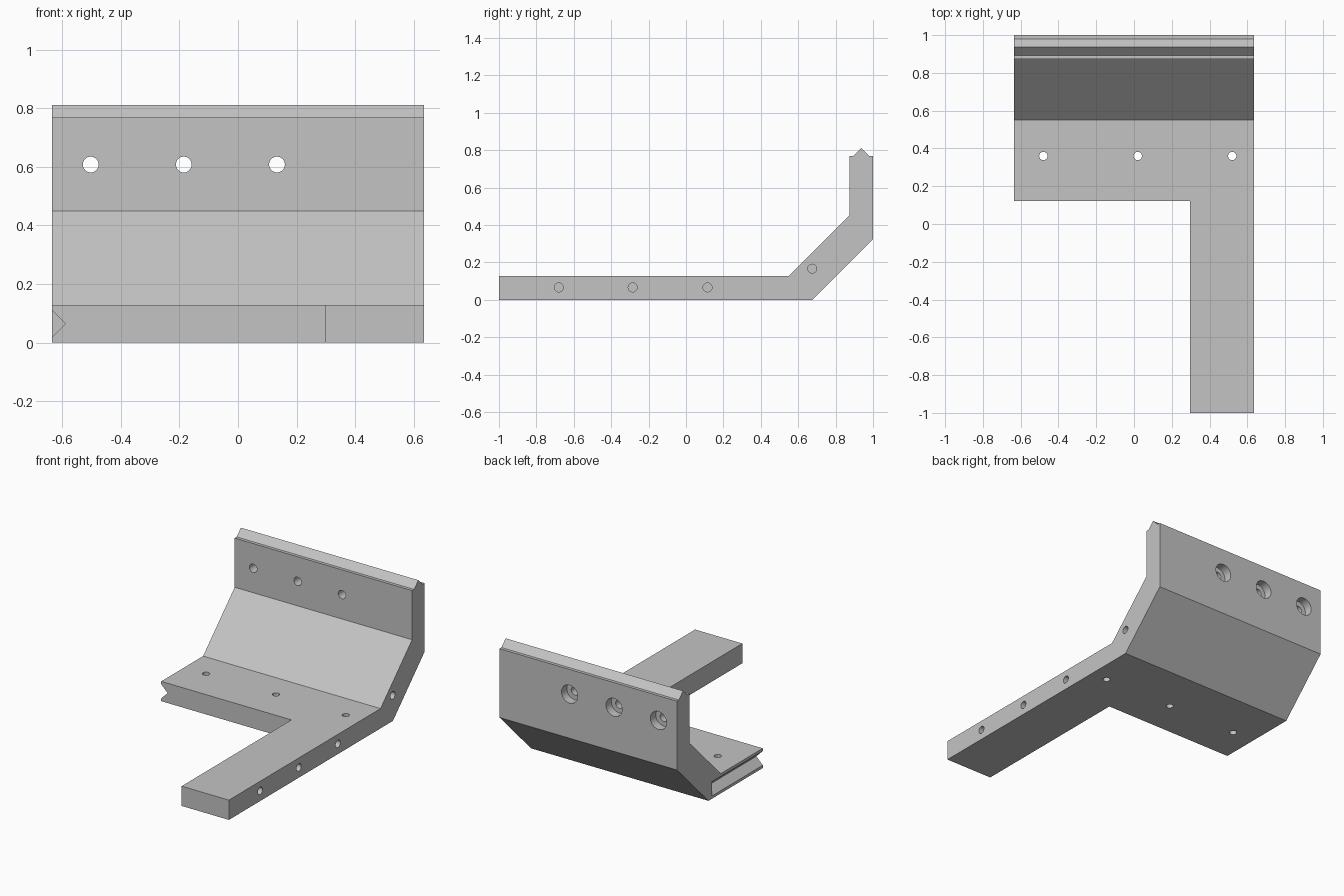
import bpy, bmesh, math
from mathutils import Matrix, Vector

if "Cube" in bpy.data.objects:
    bpy.data.objects.remove(bpy.data.objects["Cube"])

grey = bpy.data.materials.new("light grey")
grey.diffuse_color = (0.55, 0.55, 0.55, 1)
grey.use_nodes = True
grey.node_tree.nodes["Principled BSDF"].inputs["Base Color"].default_value = grey.diffuse_color
W = 0.635  # half width


def to_object(name, bm):
    bmesh.ops.recalc_face_normals(bm, faces=bm.faces)
    mesh = bpy.data.meshes.new(name)
    bm.to_mesh(mesh)
    bm.free()
    mesh.materials.append(grey)
    ob = bpy.data.objects.new(name, mesh)
    bpy.context.collection.objects.link(ob)
    return ob


def prism(name, points, direction):
    """Extrude a closed outline along a direction."""
    bm = bmesh.new()
    face = bm.faces.new([bm.verts.new(p) for p in points])
    ext = bmesh.ops.extrude_face_region(bm, geom=[face])
    verts = [v for v in ext["geom"] if isinstance(v, bmesh.types.BMVert)]
    bmesh.ops.translate(bm, verts=verts, vec=direction)
    return to_object(name, bm)


def drill(name, start, end, radius):
    """Round cutter between two points."""
    a, b = Vector(start), Vector(end)
    bm = bmesh.new()
    turn = (b - a).to_track_quat('Z', 'Y').to_matrix().to_4x4()
    bmesh.ops.create_cone(bm, cap_ends=True, segments=32, radius1=radius,
                          radius2=radius, depth=(b - a).length,
                          matrix=Matrix.Translation((a + b) / 2) @ turn)
    return to_object(name, bm)


# Bent plate with a ridge along its top edge
profile = [(-1, 0), (0.677, 0), (1, 0.323), (1, 0.768), (0.98, 0.768),
           (0.937, 0.811), (0.893, 0.768), (0.873, 0.768), (0.873, 0.45),
           (0.55, 0.128), (-1, 0.128)]
bracket = prism("bent_bracket", [(-W, y, z) for y, z in profile], (2 * W, 0, 0))

# Notch that leaves the long arm on the right
cutters = [prism("arm_notch", [(-1, -1.2, -0.1), (0.297, -1.2, -0.1),
                               (0.297, 0.122, -0.1), (-1, 0.122, -0.1)], (0, 0, 0.4))]
# V groove in the left edge, stopping before the bend
cutters.append(prism("edge_groove", [(-W - 0.02, 0, -0.002), (-W + 0.046, 0, 0.064),
                                     (-W - 0.02, 0, 0.13)], (0, 0.64, 0)))
# Vertical holes through the base
for x in (-0.48, 0.02, 0.52):
    cutters.append(drill("base_hole", (x, 0.36, -0.1), (x, 0.36, 0.25), 0.022))
# Blind holes in the right edge
for y, z in ((-0.68, 0.066), (-0.285, 0.066), (0.115, 0.066), (0.675, 0.166)):
    cutters.append(drill("side_hole", (W - 0.15, y, z), (W + 0.1, y, z), 0.024))
# Counterbored holes in the upright
for x in (-0.503, -0.185, 0.133):
    cutters.append(drill("counterbore", (x, 0.945, 0.608), (x, 1.1, 0.608), 0.058))
    cutters.append(drill("upright_hole", (x, 0.8, 0.608), (x, 1.1, 0.608), 0.027))

for cutter in cutters:
    mod = bracket.modifiers.new(cutter.name, 'BOOLEAN')
    mod.operation = 'DIFFERENCE'
    mod.solver = 'EXACT'
    mod.object = cutter

# Bake the cuts and remove the cutters
bpy.context.view_layer.update()
graph = bpy.context.evaluated_depsgraph_get()
cut_mesh = bpy.data.meshes.new_from_object(bracket.evaluated_get(graph))
bracket.modifiers.clear()
bracket.data = cut_mesh
cut_mesh.materials.clear()
cut_mesh.materials.append(grey)
for cutter in cutters:
    bpy.data.objects.remove(cutter)

bpy.context.view_layer.objects.active = bracket
bracket.select_set(True)
bpy.ops.object.shade_smooth_by_angle(angle=math.radians(30))
